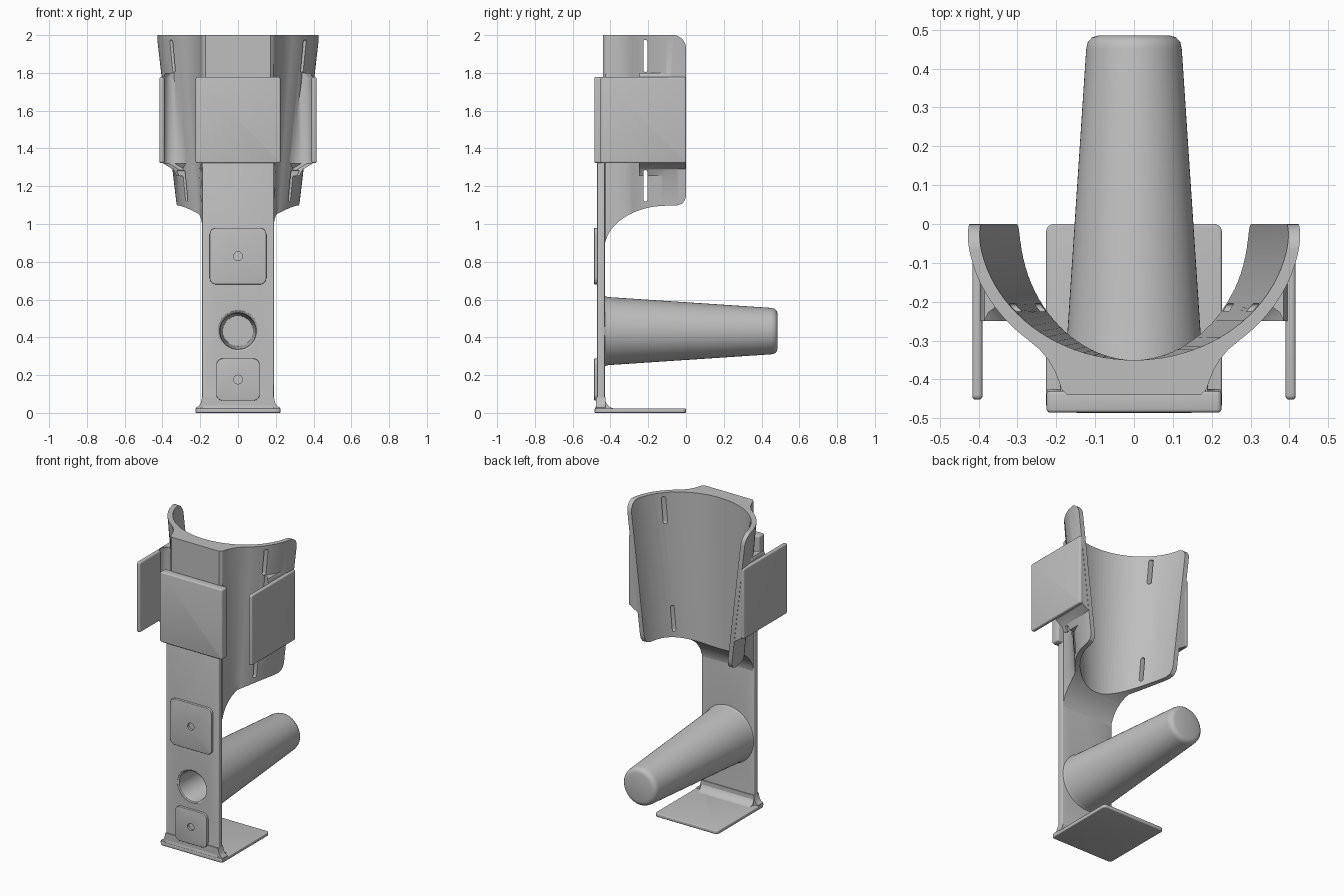
import bpy, bmesh
from math import sin, cos, pi, radians

if "Cube" in bpy.data.objects:
    bpy.data.objects.remove(bpy.data.objects["Cube"])

GREY = (0.52, 0.52, 0.52, 1)
mat = bpy.data.materials.new("plain_grey")
mat.use_nodes = True
mat.diffuse_color = GREY
mat.node_tree.nodes["Principled BSDF"].inputs["Base Color"].default_value = GREY


def loft(name, rings):
    """Closed solid through rings of equal point count."""
    bm = bmesh.new()
    loops = [[bm.verts.new(p) for p in ring] for ring in rings]
    for a, b in zip(loops, loops[1:]):
        for i in range(len(a)):
            j = (i + 1) % len(a)
            bm.faces.new((a[i], a[j], b[j], b[i]))
    bm.faces.new(loops[0])
    bm.faces.new(loops[-1])
    bmesh.ops.recalc_face_normals(bm, faces=bm.faces)
    mesh = bpy.data.meshes.new(name)
    bm.to_mesh(mesh)
    bm.free()
    mesh.materials.append(mat)
    ob = bpy.data.objects.new(name, mesh)
    bpy.context.collection.objects.link(ob)
    return ob


def prism(name, pts, axis, lo, hi):
    """Extrude a 2D outline along one axis."""
    place = {"x": lambda p, d: (d, p[0], p[1]),
             "y": lambda p, d: (p[0], d, p[1]),
             "z": lambda p, d: (p[0], p[1], d)}[axis]
    return loft(name, [[place(p, d) for p in pts] for d in (lo, hi)])


def rounded_rect(u0, u1, v0, v1, r, n=6):
    pts = []
    corners = ((u1 - r, v1 - r), (u0 + r, v1 - r), (u0 + r, v0 + r), (u1 - r, v0 + r))
    for k, (cu, cv) in enumerate(corners):
        for i in range(n + 1):
            t = (k + i / n) * pi / 2
            pts.append((cu + r * cos(t), cv + r * sin(t)))
    return pts


def circle(cu, cv, r, n=48):
    return [(cu + r * cos(2 * pi * i / n), cv + r * sin(2 * pi * i / n)) for i in range(n)]


def apply_modifier(ob, mod):
    bpy.ops.object.select_all(action="DESELECT")
    bpy.context.view_layer.objects.active = ob
    ob.select_set(True)
    bpy.ops.object.modifier_apply(modifier=mod.name)


def combine(ob, tool, operation="DIFFERENCE"):
    mod = ob.modifiers.new("combine", "BOOLEAN")
    mod.operation = operation
    mod.solver = "EXACT"
    mod.object = tool
    apply_modifier(ob, mod)
    bpy.data.objects.remove(tool)


def soften(ob, width):
    mod = ob.modifiers.new("soften", "BEVEL")
    mod.width = width
    mod.segments = 3
    mod.limit_method = "ANGLE"
    mod.angle_limit = radians(40)
    apply_modifier(ob, mod)


def inner_half_width(z):
    return 0.295 + (z - 1.1) * 0.117


# Cuff: tapered outer body that blends into a flat front rib
def cuff_ring(z):
    a = inner_half_width(z) + 0.03
    half = []
    for i in range(21):
        t = radians(50) * i / 20
        half.append((a * cos(t), -0.385 * sin(t)))
    over = half[-1][0] - 0.187
    for k, y in ((0.62, -0.323), (0.37, -0.350), (0.2, -0.376), (0.08, -0.402), (0, -0.425)):
        half.append((0.187 + over * k, y))
    half.append((0.172, -0.44))
    return [(x, y, z) for x, y in half] + [(-x, y, z) for x, y in reversed(half)]


cuff = loft("cuff", [cuff_ring(z) for z in (0.83, 1.1, 2.0)])

# Mounting lugs that carry the side plates
for side, label in ((1, "left"), (-1, "right")):
    rings = []
    for z, reach in ((1.255, 0.325), (1.29, 0.345), (1.32, 0.395), (1.775, 0.395), (1.8, 0.385)):
        outline = [(reach, -0.002), (reach, -0.25), (reach - 0.01, -0.228),
                   (reach - 0.03, -0.213), (reach - 0.06, -0.21),
                   (0.25, -0.25), (0.2, -0.25), (0.2, -0.002)]
        rings.append([(side * x, y, z) for x, y in outline])
    combine(cuff, loft("lug", rings), "UNION")

# Hollow of the cuff
rings = []
for z in (0.7, 2.1):
    a = inner_half_width(z)
    rings.append([(a * cos(2 * pi * i / 96), 0.35 * sin(2 * pi * i / 96), z) for i in range(96)])
combine(cuff, loft("cavity", rings))

# Sweeping lower edge and rounded upper corners
sweep = [(0.2, 0.7), (0.2, 1.15), (0, 1.15), (-0.005, 1.127), (-0.02, 1.108), (-0.05, 1.098)]
for i in range(17):
    t = pi / 2 * i / 16
    sweep.append((-0.10 - 0.332 * sin(t), 0.865 + 0.232 * cos(t)))
sweep.append((-0.432, 0.7))
combine(cuff, prism("lower_trim", sweep, "x", -0.7, 0.7))
corner = [(0.2, 2.1), (-0.07, 2.1)]
for i in range(9):
    t = pi / 2 * i / 8
    corner.append((-0.07 + 0.07 * sin(t), 1.93 + 0.0705 * cos(t)))
corner.append((0.2, 1.93))
combine(cuff, prism("upper_trim", corner, "x", -0.7, 0.7))

# Strap slots
for z0, z1 in ((1.12, 1.285), (1.805, 1.975)):
    combine(cuff, prism("slot", rounded_rect(-0.225, -0.205, z0, z1, 0.009), "x", -0.7, 0.7))

# Square plates on the front and both sides
front_plate = prism("front_plate", rounded_rect(-0.225, 0.225, 1.322, 1.778, 0.012), "y", -0.485, -0.43)
soften(front_plate, 0.008)
for side, label in ((1, "left"), (-1, "right")):
    plate = prism(label + "_plate", rounded_rect(-0.452, 0, 1.322, 1.778, 0.012),
                  "x", side * 0.39, side * 0.416)
    soften(plate, 0.009)

# Upright column with a curved root
profile = [(-0.47, 1.33), (-0.47, 0.07), (-0.474, 0.045), (-0.483, 0.02), (-0.483, 0.01), (-0.37, 0.01)]
for i in range(9):
    t = pi / 2 * i / 8
    profile.append((-0.37 - 0.06 * sin(t), 0.082 - 0.06 * cos(t)))
profile.append((-0.43, 1.33))
column = prism("column", profile, "x", -0.19, 0.19)
soften(column, 0.008)
combine(column, prism("peg_opening", circle(0, 0.435, 0.107), "y", -0.6, -0.3))

# Foot plate and the flare joining it to the column
foot = prism("foot_plate", rounded_rect(-0.226, 0.226, -0.485, 0, 0.02), "z", 0, 0.023)
soften(foot, 0.005)
flare = [(0.224, 0.012), (0.222, 0.028), (0.208, 0.036), (0.197, 0.052), (0.189, 0.085)]
flare += [(-x, z) for x, z in reversed(flare)]
prism("foot_flare", flare, "y", -0.476, -0.425)

# Tapered hollow peg, turned around its own axis
turned = [(0.40, 0.002), (0.40, 0.08), (-0.45, 0.094), (-0.463, 0.098), (-0.469, 0.108),
          (-0.46, 0.12), (-0.435, 0.188), (-0.425, 0.184), (-0.41, 0.18),
          (0.45, 0.123), (0.468, 0.119), (0.48, 0.108), (0.485, 0.092), (0.485, 0.002)]
peg = loft("peg", [[(x, y, z) for x, z in circle(0, 0.433, r, 64)] for y, r in turned])

# Raised pads, each with a small screw hole
for name, half, z0, z1 in (("upper_pad", 0.15, 0.68, 0.98), ("lower_pad", 0.115, 0.065, 0.288)):
    pad = prism(name, rounded_rect(-half, half, z0, z1, 0.035), "y", -0.486, -0.46)
    soften(pad, 0.003)
    mid = (z0 + z1) / 2
    combine(pad, prism("screw_hole", circle(0, mid, 0.023, 24), "y", -0.6, -0.3))

# Smooth shading with crisp edges
bpy.ops.object.select_all(action="DESELECT")
for ob in bpy.context.collection.objects:
    if ob.type == "MESH" and mat.name in ob.data.materials:
        ob.select_set(True)
        bpy.context.view_layer.objects.active = ob
bpy.ops.object.shade_smooth_by_angle(angle=radians(32))
